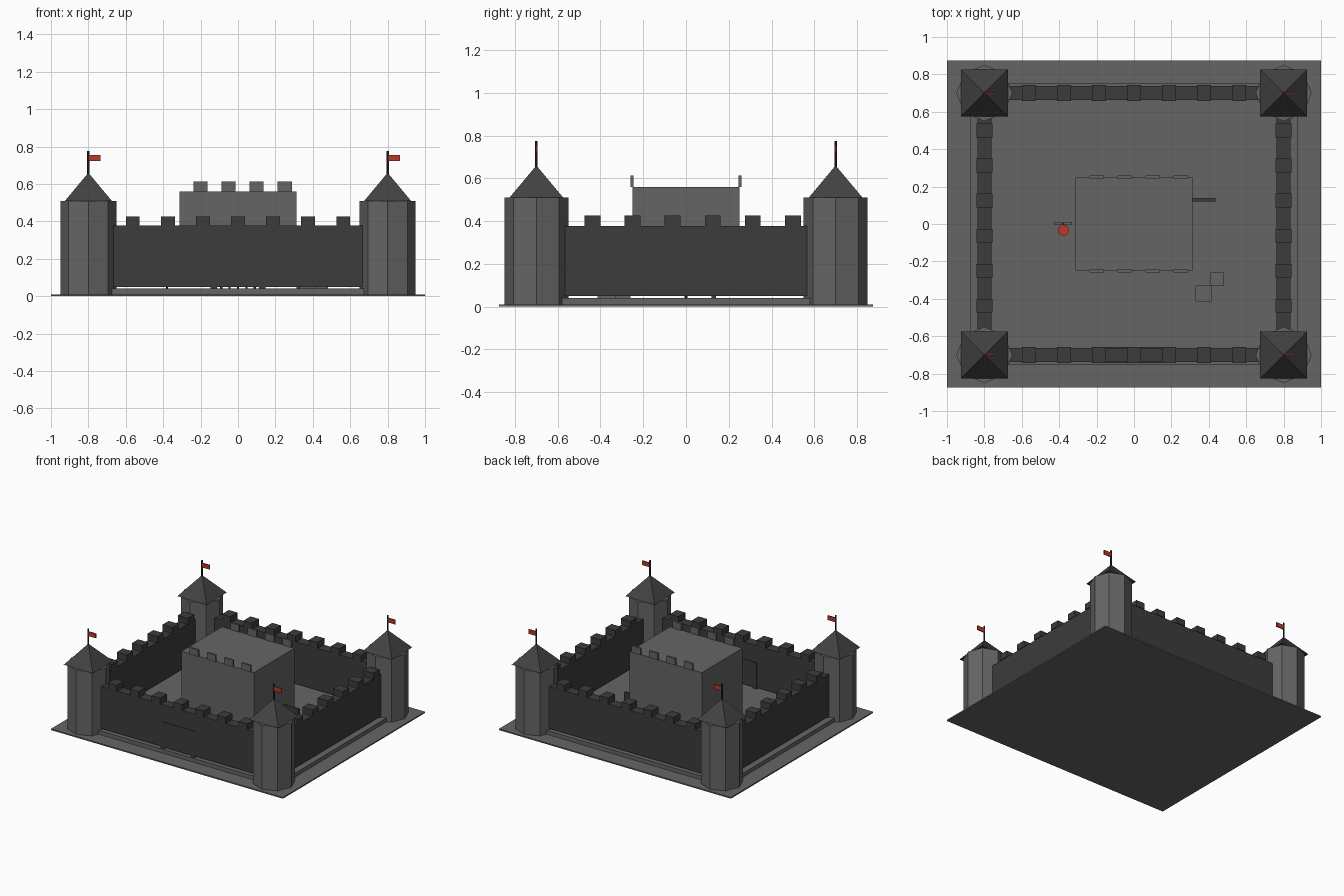
import bpy
import math

if "Cube" in bpy.data.objects:
    bpy.data.objects.remove(bpy.data.objects["Cube"], do_unlink=True)


def material(name, color):
    mat = bpy.data.materials.new(name)
    mat.use_nodes = True
    mat.diffuse_color = (*color, 1)
    mat.node_tree.nodes["Principled BSDF"].inputs["Base Color"].default_value = (*color, 1)
    return mat


stone = material("grey stone", (0.13, 0.13, 0.13))
dark = material("dark stone", (0.045, 0.045, 0.045))
roofing = material("dark roof", (0.055, 0.055, 0.055))
iron = material("black iron", (0.025, 0.025, 0.025))
red = material("red cloth", (0.48, 0.04, 0.025))


def finish(name, mat):
    obj = bpy.context.object
    obj.name = name
    obj.data.materials.append(mat)
    return obj


def box(name, mat, x, y, z):
    """Box from (low, high) ranges on each axis."""
    ranges = (x, y, z)
    bpy.ops.mesh.primitive_cube_add(size=1, location=[(a + b) / 2 for a, b in ranges])
    obj = finish(name, mat)
    obj.scale = [b - a for a, b in ranges]
    return obj


def around(center, half):
    return (center - half, center + half)


def prism(name, mat, x, y, z, radius, sides, top=None, turn=0):
    """Upright prism, or a cone when the top radius is given."""
    bpy.ops.mesh.primitive_cone_add(
        vertices=sides, radius1=radius, radius2=radius if top is None else top,
        depth=z[1] - z[0], location=(x, y, sum(z) / 2), rotation=(0, 0, turn))
    return finish(name, mat)


TX, TY = 0.8, 0.7          # tower centres
WALL = (0.05, 0.377)       # wall height range
STEP = 0.1875              # merlon spacing

# Ground and raised courtyard
box("ground", stone, (-1, 1), (-0.875, 0.875), (0, 0.01))
box("courtyard", stone, (-0.875, 0.875), (-0.755, 0.755), (0.01, 0.04))

# Corner towers with pyramid roofs and flags
for sx in (-1, 1):
    for sy in (-1, 1):
        x, y = sx * TX, sy * TY
        prism("tower", stone, x, y, (0.01, 0.51), 0.15, 8)
        prism("tower_roof", roofing, x, y, (0.51, 0.66), 0.177, 4, 0, math.pi / 4)
        prism("flag_pole", iron, x, y, (0.65, 0.775), 0.006, 8)
        box("flag", red, (x, x + 0.066), around(y, 0.004), (0.722, 0.756))

# Curtain walls with merlons
for s in (-1, 1):
    box("long_wall", dark, (-0.72, 0.72), around(s * TY, 0.0375), WALL)
    box("side_wall", dark, around(s * TX, 0.0375), (-0.62, 0.62), WALL)
    for i in range(-3, 4):
        box("long_wall_merlon", dark, around(i * STEP, 0.037),
            around(s * TY, 0.043), (WALL[1], 0.425))
    for i in range(6):
        box("side_wall_merlon", dark, around(s * TX, 0.043),
            around(i * STEP - 0.4375, 0.037), (WALL[1], 0.425))

# Gate in the front wall with bars reaching the courtyard
box("gate", dark, around(0, 0.147), around(-TY, 0.042), (0.05, 0.245))
for s in (-1, 1):
    box("gate_post", dark, around(s * 0.13, 0.017), around(-TY, 0.042), (0.04, 0.245))
for i in range(-2, 3):
    box("gate_bar", iron, around(i * 0.045, 0.006), around(-TY, 0.006), (0.04, 0.06))

# Keep with merlons along the front and back
box("keep", stone, around(0, 0.3125), around(0, 0.25), (0.05, 0.56))
for s in (-1, 1):
    for i in range(4):
        box("keep_merlon", stone, around(-0.2 + i * 0.15, 0.0375),
            around(s * 0.252, 0.0075), (0.56, 0.613))

# Open door leaf on the side of the keep
box("keep_door", dark, (0.3125, 0.435), around(0.13, 0.01), (0.04, 0.165))

# Training dummy
prism("dummy_post", iron, -0.38, 0, (0.04, 0.17), 0.006, 8)
box("dummy_arms", stone, around(-0.38, 0.048), around(0.004, 0.006), (0.125, 0.14))
prism("dummy_target", red, -0.378, -0.033, (0.12, 0.15), 0.03, 12)

# Crates
box("large_crate", stone, (0.33, 0.415), (-0.415, -0.33), (0.04, 0.125))
box("small_crate", stone, (0.41, 0.48), (-0.33, -0.26), (0.04, 0.11))
